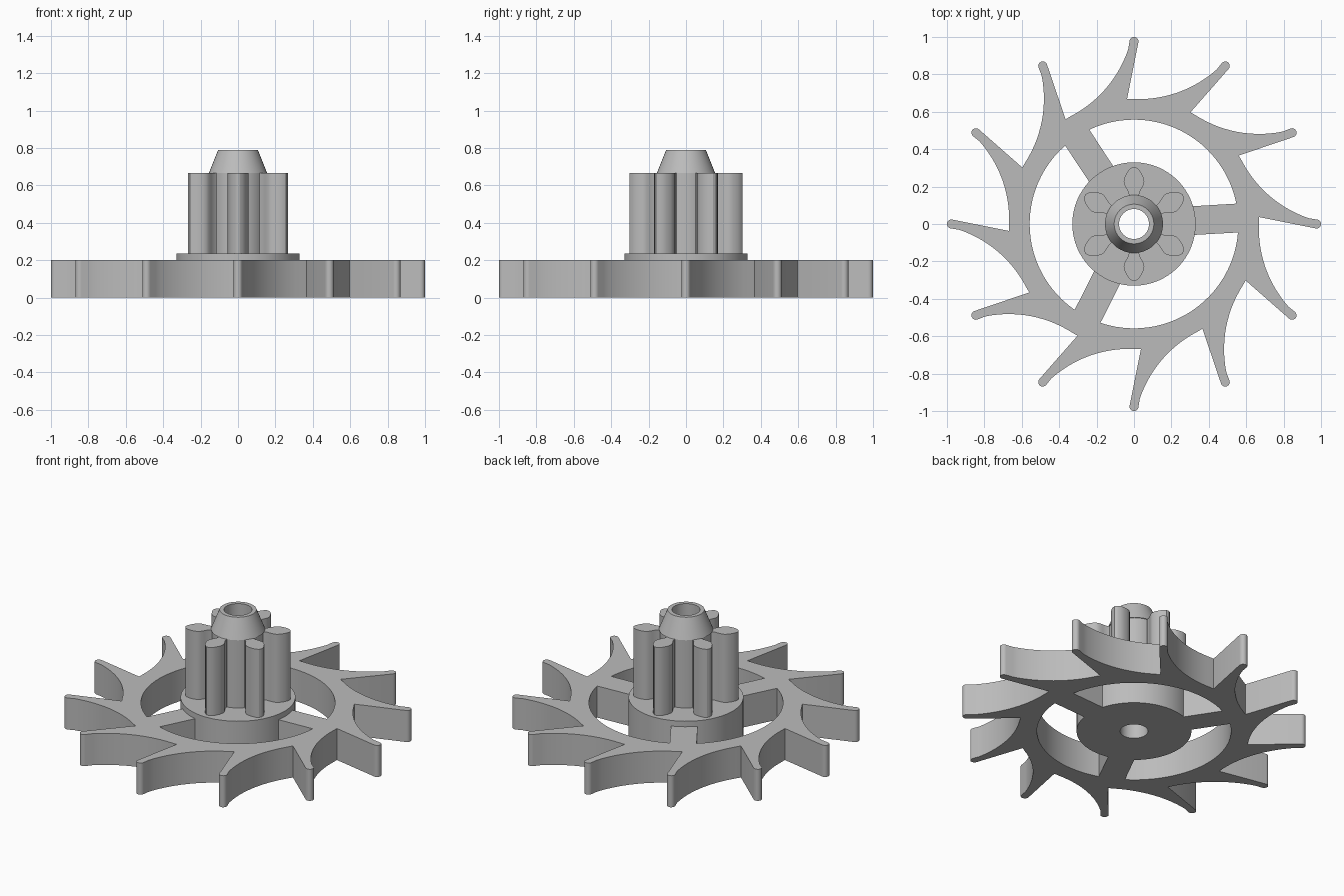
import bpy, bmesh
from math import sin, cos, radians, pi
from mathutils import Vector, Matrix

if "Cube" in bpy.data.objects:
    bpy.data.objects.remove(bpy.data.objects["Cube"], do_unlink=True)

grey = bpy.data.materials.new("plain grey")
grey.use_nodes = True
COLOUR = (0.5, 0.5, 0.5, 1)
grey.diffuse_color = COLOUR
grey.node_tree.nodes["Principled BSDF"].inputs["Base Color"].default_value = COLOUR


def arc(cx, cy, r, a, b, n):
    """Points on an arc from angle a to b in degrees."""
    return [Vector((cx + r * cos(radians(a + (b - a) * i / n)),
                    cy + r * sin(radians(a + (b - a) * i / n)))) for i in range(n + 1)]


def turned(points, degrees):
    rot = Matrix.Rotation(radians(degrees), 2)
    return [rot @ p for p in points]


def finish(name, mesh):
    obj = bpy.data.objects.new(name, mesh)
    bpy.context.collection.objects.link(obj)
    mesh.materials.clear()
    mesh.materials.append(grey)
    bpy.ops.object.select_all(action='DESELECT')
    obj.select_set(True)
    bpy.context.view_layer.objects.active = obj
    bpy.ops.object.shade_smooth_by_angle(angle=radians(30))
    return obj


def plate(name, outlines, z0, z1):
    """Extrude flat outlines (inner ones become holes) between two heights."""
    curve = bpy.data.curves.new(name + " outline", 'CURVE')
    curve.dimensions = '2D'
    curve.fill_mode = 'BOTH'
    curve.extrude = (z1 - z0) / 2
    for pts in outlines:
        spline = curve.splines.new('POLY')
        spline.points.add(len(pts) - 1)
        for sp, p in zip(spline.points, pts):
            sp.co = (p.x, p.y, 0, 1)
        spline.use_cyclic_u = True
    helper = bpy.data.objects.new(name + " outline", curve)
    bpy.context.collection.objects.link(helper)
    graph = bpy.context.evaluated_depsgraph_get()
    mesh = bpy.data.meshes.new_from_object(helper.evaluated_get(graph))
    bpy.data.objects.remove(helper, do_unlink=True)
    bm = bmesh.new()
    bm.from_mesh(mesh)
    bmesh.ops.remove_doubles(bm, verts=bm.verts, dist=1e-4)
    bmesh.ops.translate(bm, verts=bm.verts, vec=(0, 0, (z0 + z1) / 2))
    bmesh.ops.recalc_face_normals(bm, faces=bm.faces)
    bm.to_mesh(mesh)
    bm.free()
    return finish(name, mesh)


def lathe(name, profile, steps=64):
    """Spin a closed profile of (radius, height) about the z axis."""
    bm = bmesh.new()
    verts = [bm.verts.new((r, 0, z)) for r, z in profile]
    edges = [bm.edges.new((verts[i - 1], verts[i])) for i in range(len(verts))]
    bmesh.ops.spin(bm, geom=verts + edges, cent=(0, 0, 0), axis=(0, 0, 1),
                   angle=2 * pi, steps=steps)
    bmesh.ops.remove_doubles(bm, verts=bm.verts, dist=1e-4)
    bmesh.ops.recalc_face_normals(bm, faces=bm.faces)
    mesh = bpy.data.meshes.new(name)
    bm.to_mesh(mesh)
    bm.free()
    return finish(name, mesh)


# Toothed wheel: straight flank, round tip, concave back to the next root
tooth = [Vector((0.668, 0.037))]
tooth += arc(0.976, 0, 0.024, -100, 80, 8)
tooth += arc(1.135, 0.627, 0.629, -105.3, -155.6, 16)[1:-1]
rim = [p for k in range(12) for p in turned(tooth, 30 * k)]

# Three windows leave three parallel-sided spokes
HALF, SPOKE = 0.077, 3.3
INNER, OUTER = 0.325, 0.558
a_in, a_out = (180 / pi * HALF / r * 1.006 for r in (INNER, OUTER))
window = arc(0, 0, OUTER, a_out, 120 - a_out, 24) + arc(0, 0, INNER, 120 - a_in, a_in, 20)
windows = [turned(window, SPOKE + 120 * k) for k in range(3)]
bore = arc(0, 0, 0.31, 0, 360, 64)[:-1]
plate("toothed_wheel", [rim] + windows + [bore], 0, 0.2)

# Hub, core and tapered collar with a bore right through
lathe("hub_and_collar", [(0.08, 0), (0.33, 0), (0.33, 0.235), (0.15, 0.235), (0.15, 0.667),
                         (0.155, 0.667), (0.106, 0.79), (0.08, 0.79)])

# Six pinion leaves: narrow root, bulged flank, rounded tip
flank = [(0.13, 0.034), (0.15, 0.026), (0.17, 0.03), (0.19, 0.041), (0.21, 0.051),
         (0.228, 0.055), (0.25, 0.05), (0.275, 0.038), (0.293, 0.024), (0.303, 0.009)]
leaf = [Vector((x, -y)) for x, y in flank] + [Vector(p) for p in reversed(flank)]
for k in range(6):
    plate(f"pinion_leaf_{k + 1}", [turned(leaf, 30 + 60 * k)], 0.23, 0.667)
